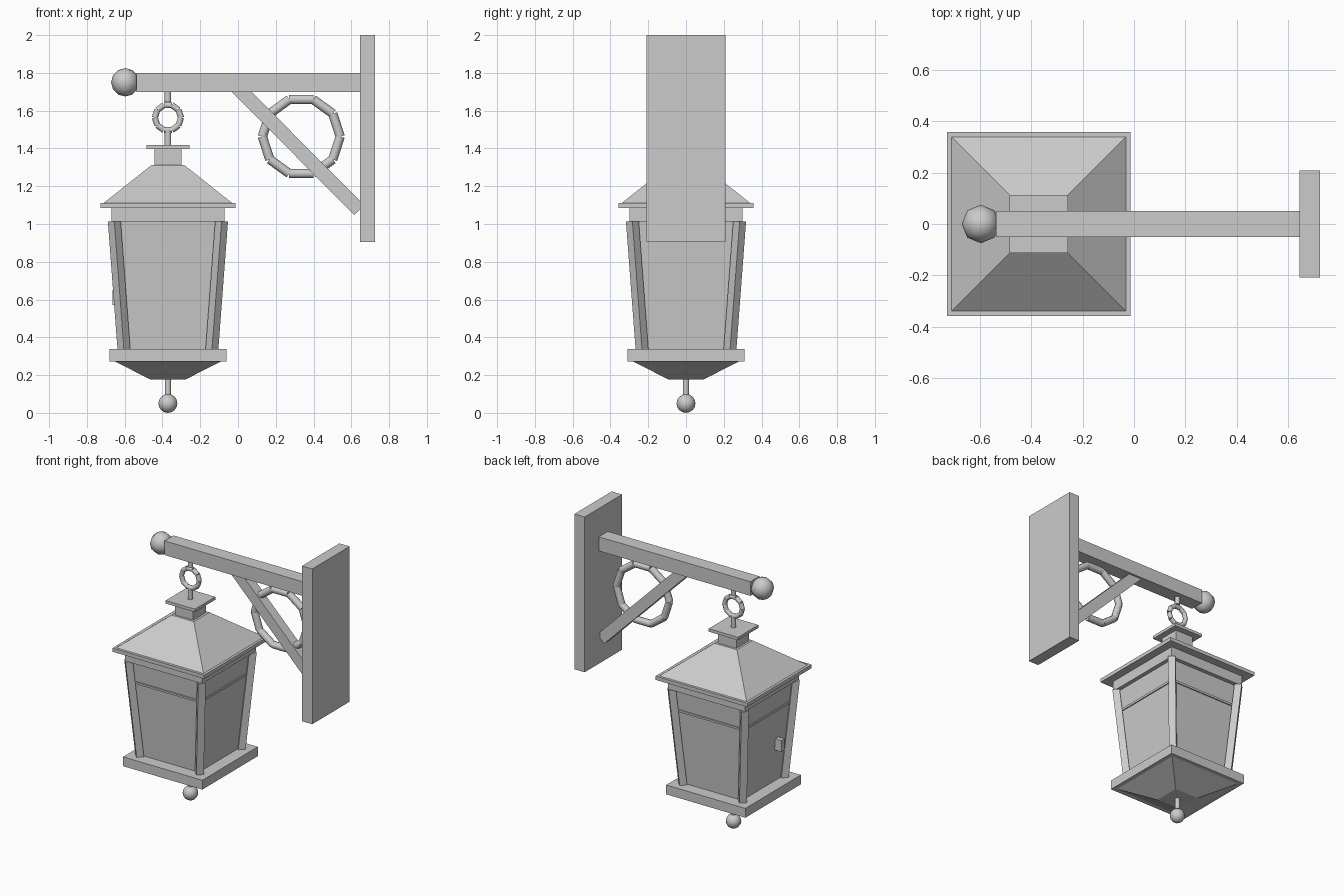
import bpy, bmesh, math
from mathutils import Vector, Matrix

if "Cube" in bpy.data.objects:
    bpy.data.objects.remove(bpy.data.objects["Cube"])

metal = bpy.data.materials.new("grey metal")
metal.diffuse_color = (0.6, 0.6, 0.6, 1)
metal.use_nodes = True
metal.node_tree.nodes["Principled BSDF"].inputs["Base Color"].default_value = metal.diffuse_color
CX = -0.371  # lantern axis


def finish(name, bm, smooth=False):
    bmesh.ops.recalc_face_normals(bm, faces=bm.faces[:])
    for f in bm.faces:
        f.smooth = smooth and len(f.verts) <= 4
    me = bpy.data.meshes.new(name)
    bm.to_mesh(me)
    bm.free()
    me.materials.append(metal)
    ob = bpy.data.objects.new(name, me)
    bpy.context.collection.objects.link(ob)
    return ob


def loft(name, lower, upper):
    """Solid between two matching rings of points."""
    bm = bmesh.new()
    a = [bm.verts.new(p) for p in lower]
    b = [bm.verts.new(p) for p in upper]
    n = len(a)
    bm.faces.new(a)
    bm.faces.new(b)
    for i in range(n):
        j = (i + 1) % n
        bm.faces.new((a[i], a[j], b[j], b[i]))
    return finish(name, bm)


def square(h, z):
    return [(CX + sx * h, sy * h, z) for sx, sy in ((-1, -1), (1, -1), (1, 1), (-1, 1))]


def tier(name, h0, z0, h1, z1):
    return loft(name, square(h0, z0), square(h1, z1))


def box(name, x0, x1, y0, y1, z0, z1):
    ring = [(x0, y0), (x1, y0), (x1, y1), (x0, y1)]
    return loft(name, [(x, y, z0) for x, y in ring], [(x, y, z1) for x, y in ring])


def add_rod(bm, p, q, r, sides):
    p, q = Vector(p), Vector(q)
    d = q - p
    m = Matrix.Translation((p + q) / 2) @ d.to_track_quat('Z', 'Y').to_matrix().to_4x4()
    bmesh.ops.create_cone(bm, cap_ends=True, segments=sides, radius1=r, radius2=r,
                          depth=d.length, matrix=m)


def rod(name, x, z0, z1, r):
    bm = bmesh.new()
    add_rod(bm, (x, 0, z0), (x, 0, z1), r, 10)
    finish(name, bm, True)


def ring(name, x, z, dist, r, length):
    """Ring of ten short straight rods."""
    bm = bmesh.new()
    for k in range(10):
        a = math.radians(90 + 36 * k)
        c = Vector((x + dist * math.cos(a), 0, z + dist * math.sin(a)))
        t = Vector((-math.sin(a), 0, math.cos(a))) * length / 2
        add_rod(bm, c - t, c + t, r, 10)
    finish(name, bm, True)


def ball(name, x, z, r, u, v):
    bm = bmesh.new()
    bmesh.ops.create_uvsphere(bm, u_segments=u, v_segments=v, radius=r,
                              matrix=Matrix.Translation((x, 0, z)))
    finish(name, bm, True)


# Wall bracket
box("wall_plate", 0.645, 0.725, -0.208, 0.208, 0.905, 2.0)
box("arm", -0.538, 0.645, -0.05, 0.05, 1.70, 1.80)
ball("arm_ball", -0.597, 1.75, 0.075, 8, 6)
brace = [(-0.034, 1.70), (0.071, 1.70), (0.668, 1.101), (0.615, 1.048)]
loft("brace", [(x, -0.035, z) for x, z in brace], [(x, 0.035, z) for x, z in brace])
ring("bracket_ring", 0.335, 1.463, 0.196, 0.0245, 0.128)

# Hanger
rod("upper_hanger", CX, 1.645, 1.705, 0.018)
ring("hanging_ring", CX, 1.563, 0.066, 0.016, 0.043)
rod("lower_hanger", CX, 1.415, 1.50, 0.018)

# Lantern roof
tier("roof_cap", 0.114, 1.397, 0.114, 1.418)
tier("roof_neck", 0.071, 1.312, 0.071, 1.397)
tier("roof", 0.34, 1.111, 0.087, 1.312)
tier("roof_rim", 0.358, 1.085, 0.358, 1.111)
tier("top_band", 0.30, 1.013, 0.30, 1.085)

# Lantern body: panes, crossbars and four diamond corner posts
tier("panes", 0.222, 0.335, 0.272, 1.015)
tier("crossbars", 0.268, 0.855, 0.269, 0.87)
D = 0.034
for sx, sy, nm in ((-1, -1, "front_left"), (1, -1, "front_right"),
                   (1, 1, "back_right"), (-1, 1, "back_left")):
    def diamond(c, z):
        return [(CX + sx * c + dx * D, sy * c + dy * D, z)
                for dx, dy in ((-1, 0), (0, -1), (1, 0), (0, 1))]
    loft(nm + "_post", diamond(0.233, 0.336), diamond(0.284, 1.014))
box("door_latch", -0.665, -0.60, -0.15, -0.115, 0.57, 0.65)

# Lantern base and bottom finial
tier("base", 0.309, 0.272, 0.309, 0.338)
tier("base_taper", 0.093, 0.177, 0.28, 0.272)
rod("finial_rod", CX, 0.08, 0.18, 0.017)
ball("finial_ball", CX, 0.05, 0.05, 12, 8)
